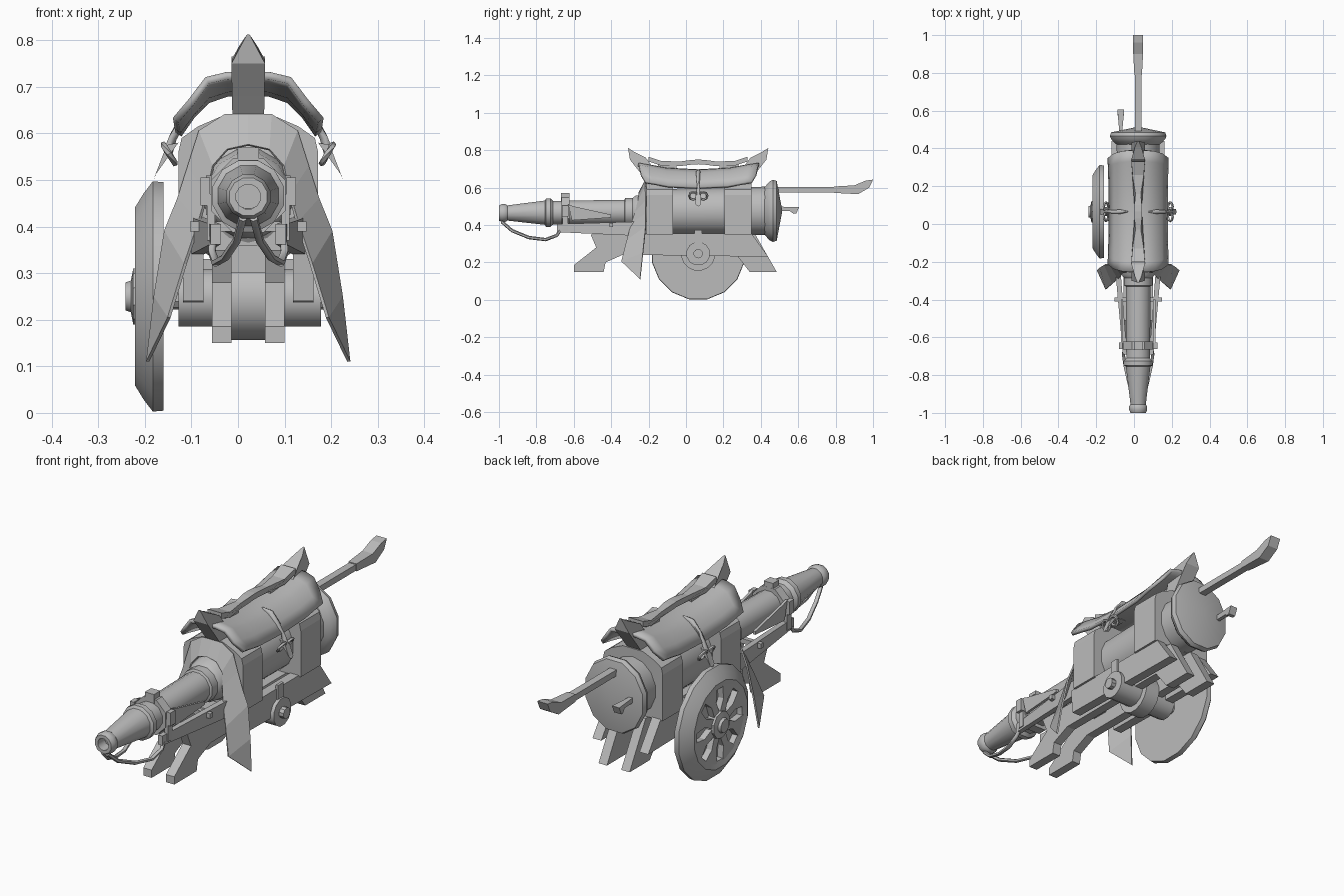
import bpy, bmesh, math
from mathutils import Vector

if "Cube" in bpy.data.objects:
    bpy.data.objects.remove(bpy.data.objects["Cube"])

CX = 0.022                      # x of the symmetry plane
WY, WZ = 0.065, 0.25            # axle position
grey = bpy.data.materials.new("grey_metal")
grey.diffuse_color = (0.5, 0.5, 0.5, 1)
grey.use_nodes = True
grey.node_tree.nodes["Principled BSDF"].inputs["Base Color"].default_value = grey.diffuse_color


def build(name, verts, faces, smooth=None, solid=0):
    me = bpy.data.meshes.new(name)
    me.from_pydata([(v[0] + CX, v[1], v[2]) for v in verts], [], faces)
    bm = bmesh.new()
    bm.from_mesh(me)
    bmesh.ops.remove_doubles(bm, verts=bm.verts, dist=1e-5)
    bmesh.ops.recalc_face_normals(bm, faces=bm.faces)
    bm.to_mesh(me)
    bm.free()
    me.materials.append(grey)
    if smooth:
        me.shade_smooth()
        me.set_sharp_from_angle(angle=math.radians(smooth))
    ob = bpy.data.objects.new(name, me)
    bpy.context.collection.objects.link(ob)
    if solid:
        m = ob.modifiers.new("thickness", 'SOLIDIFY')
        m.thickness, m.offset = solid, 0
    return ob


def lathe(name, prof, axis, center, n, smooth=35, sx=1):
    """Revolve (radius, position) pairs around the x or y axis."""
    vs, fs = [], []
    for r, t in prof:
        for i in range(n):
            a = 2 * math.pi * (i + .5) / n
            c, s = r * math.cos(a), r * math.sin(a)
            u, v = center(t)
            vs.append((u + c * sx, t, v + s) if axis == 'y' else (t, u + c, v + s))
    for k in range(len(prof) - 1):
        for i in range(n):
            j = (i + 1) % n
            fs.append((k*n + i, k*n + j, k*n + n + j, k*n + n + i))
    return build(name, vs, fs, smooth)


def prism(name, pts, w, x=0):
    """Side outline (y, z[, half width]) extruded across x."""
    n = len(pts)
    h = [p[2] if len(p) > 2 else w for p in pts]
    vs = [(x + s * h[i], p[0], p[1]) for s in (-1, 1) for i, p in enumerate(pts)]
    fs = [tuple(range(n)), tuple(range(n, 2*n))]
    fs += [(i, (i+1) % n, n + (i+1) % n, n + i) for i in range(n)]
    return build(name, vs, fs)


def box(name, c, size):
    x, y, z = c
    a, b, d = [s / 2 for s in size]
    return prism(name, [(y-b, z-d), (y+b, z-d), (y+b, z+d), (y-b, z+d)], a, x)


def sweep(name, pts, rad, n=6, smooth=60):
    """Tube along a path, with one radius or one per point."""
    P = [Vector(p) for p in pts]
    R = rad if isinstance(rad, list) else [rad] * len(P)
    vs, fs = [], []
    for k, p in enumerate(P):
        d = (P[min(k+1, len(P)-1)] - P[max(k-1, 0)]).normalized()
        u = d.cross(Vector((0, 0, 1)) if abs(d.z) < .9 else Vector((0, 1, 0))).normalized()
        v = d.cross(u)
        for i in range(n):
            a = 2 * math.pi * (i + .5) / n
            vs.append(p + R[k] * (math.cos(a) * u + math.sin(a) * v))
    for k in range(len(P) - 1):
        for i in range(n):
            fs.append((k*n + i, k*n + (i+1) % n, k*n + n + (i+1) % n, k*n + n + i))
    fs += [tuple(range(n)), tuple(range(len(vs) - n, len(vs)))]
    return build(name, vs, fs, smooth if n > 4 else None)


def sheet(name, rows, solid, smooth=None):
    n = len(rows[0])
    fs = [(k*n + i, k*n + i + 1, k*n + n + i + 1, k*n + n + i)
          for k in range(len(rows) - 1) for i in range(n - 1)]
    return build(name, [p for r in rows for p in r], fs, smooth, solid)


def both(half):
    """Mirror a half row that starts on the centre line."""
    return [(-x, y, z) for x, y, z in half[:0:-1]] + half


def bore(y):
    return (0, 0.472 + 0.008 * y)


# Barrel, body and breech
lathe("barrel", [(0, -.95), (.027, -.95), (.027, -1), (.042, -1), (.049, -.985), (.049, -.965),
      (.042, -.955), (.067, -.755), (.079, -.748), (.079, -.725), (.065, -.71), (.068, -.33),
      (.078, -.325), (.078, -.285), (.09, -.27), (.1, -.2)], 'y', bore, 12)
lathe("body", [(.09, -.22), (.12, -.2), (.13, .44)], 'y', bore, 14, sx=.9)
lathe("breech_plate", [(0, .42), (.13, .42), (.15, .435), (.165, .45), (.172, .465),
      (.165, .485), (0, .515)], 'y', bore, 12, sx=.9)

# Barrel clamp with top block
lathe("barrel_clamp", [(.06, -.665), (.086, -.665), (.086, -.622), (.06, -.622)], 'y', bore, 8)
box("clamp_block", (0, -.645, .545), (.046, .045, .05))

# Body frames resting on the rails
for y0, y1, nm in ((-.21, -.07, "front_frame"), (.205, .35, "rear_frame")):
    half = [(0, .64), (.05, .64), (.108, .615), (.143, .59), (.15, .56), (.15, .35)]
    out = both([(x, y0, z) for x, z in half])
    n = len(out)
    vs = out + [(x, y1, z) for x, _, z in out]
    build(nm, vs, [tuple(range(n)), tuple(range(n, 2*n))] +
          [(i, (i+1) % n, n + (i+1) % n, n + i) for i in range(n)])

# Front hood with hanging side wings
outer = [(0, -.215, .64), (.05, -.215, .64), (.105, -.215, .605), (.128, -.215, .53),
         (.15, -.215, .46), (.178, -.215, .39), (.2, -.23, .25), (.216, -.245, .11)]
inner = [(0, -.25, .575), (.045, -.25, .565), (.075, -.255, .53), (.088, -.27, .47),
         (.105, -.29, .41), (.135, -.315, .32), (.17, -.345, .205), (.215, -.246, .112)]
sheet("front_hood", [both(outer), both(inner)], .007)

# Saddle cover, flared and slanted at both ends
rows = []
for y, t in ((-.24, 1), (-.19, .75), (-.1, .25), (.065, 0), (.23, .25), (.32, .75), (.375, 1)):
    e = .025 * t * (1 if y > 0 else -1)
    rows.append(both([(0, y + e*.5, .69 + .035*t), (.045, y + e*.6, .687 + .037*t),
                      (.088, y + e*.4, .672 + .042*t), (.122, y, .638 + .03*t),
                      (.15 + .006*t, y - e, .598 + .03*t)]))
sheet("saddle_cover", rows, .016, 50)

# Spine strip and the two upright horns
spine = [(-.2, .765, .036), (-.13, .742, .03), (-.03, .74, .014), (.03, .748, .02), (.065, .75, .02),
         (.1, .748, .02), (.16, .74, .014), (.26, .742, .03), (.33, .765, .036)]
prism("spine_strip", spine + [(y, z - .025, w) for y, z, w in spine[::-1]], 0)
for y in (-.1, .23):
    box("spine_support", (0, y, .71), (.03, .1, .05))
horn = [(-.31, .812, .003), (-.275, .79, .018), (-.215, .76, .035), (-.17, .70, .035),
        (-.15, .64, .033), (-.21, .635, .034), (-.245, .68, .035), (-.3, .75, .036)]
prism("front_horn", horn, 0)
prism("rear_horn", [(.13 - y, z, w) for y, z, w in horn], 0)

# Rear handle and small lever
box("handle_rod", (0, .65, .588), (.034, .34, .028))
prism("handle_grip", [(.79, .572, .02), (.79, .606, .02), (.9, .612, .026), (.96, .637, .026),
      (1, .643, .026), (.98, .60, .026), (.92, .565, .026)], 0)
prism("small_lever", [(.49, .475, .008), (.49, .498, .008), (.605, .497, .018),
      (.59, .462, .018), (.575, .46, .016), (.555, .475, .01)], 0, -.092)

# Carriage pieces repeated on both sides
for s, side in ((-1, "left"), (1, "right")):
    prism(side + "_rail", [(-.23, .24), (.44, .23), (.35, .355), (-.24, .355)], .022, s * .118)
    prism(side + "_leg_plank", [(-.6, .15), (-.44, .15), (-.43, .2), (-.34, .24), (.27, .24),
          (.34, .15), (.485, .15), (.41, .28), (.37, .35), (-.51, .35), (-.48, .28), (-.6, .185)],
          .021, s * .057)
    # forward arm, bracing and clamp bolt
    a, b = s * .11, s * .07
    build(side + "_arm", [(a + i, -.21, z) for i, z in ((-.014, .34), (.014, .34), (.014, .42), (-.014, .42))] +
          [(b + i, -.69, z) for i, z in ((-.011, .362), (.011, .362), (.011, .405), (-.011, .405))],
          [(0, 1, 2, 3), (4, 5, 6, 7), (0, 1, 5, 4), (1, 2, 6, 5), (2, 3, 7, 6), (3, 0, 4, 7)])
    prism(side + "_arm_brace", [(-.63, .51), (-.6, .5), (-.4, .455), (-.4, .44), (-.61, .425)], .006, s * .085)
    box(side + "_clamp_bolt", (s * .092, -.645, .475), (.02, .035, .06))
    box(side + "_clamp_strut", (s * .08, -.645, .42), (.018, .03, .1))
    # hanging rope from muzzle to arm
    sweep(side + "_rope", [(s*.012, -.985, .418), (s*.025, -.93, .37), (s*.05, -.84, .333),
          (s*.07, -.75, .322), (s*.078, -.69, .345), (s*.072, -.655, .40)], .009)
    # saddle strap, ring knot and blade tip
    sweep(side + "_strap", [(s*.055, .065, .695), (s*.095, .065, .682), (s*.135, .065, .64),
          (s*.162, .065, .59), (s*.172, .065, .56)], [.003, .013, .01, .01, .012])
    for d in (-.027, .027):
        ring = [(s * .17 + .012 * math.sin(i*math.pi/4) * s, .065 + d + .022 * math.cos(i*math.pi/4),
                 .556 + .02 * math.sin(i*math.pi/4)) for i in range(9)]
        sweep(side + "_knot_ring", ring, .007, 5)
    build(side + "_strap_tip", [(s*.15, .05, .58), (s*.15, .08, .58), (s*.2, .05, .51), (s*.2, .08, .51),
          (s*.175, .05, .575), (s*.175, .08, .575), (s*.203, .065, .5)],
          [(0, 1, 3, 2), (4, 5, 1, 0), (4, 2, 6), (0, 2, 4), (1, 5, 3), (5, 4, 6), (5, 6, 3), (2, 3, 6)])
    # strut above the axle boss
    box(side + "_axle_strut", (s * .142, WY, .335), (.012, .04, .075))

box("arm_crossbar", (0, -.4, .4), (.25, .02, .022))
box("plank_spacer", (0, -.25, .33), (.075, .08, .06))
box("rear_spacer", (0, .31, .3), (.2, .05, .06))

# Axle, drum and centre sleeve
hub_axis = lambda t: (WY, WZ - .003)
for nm, r, x0, x1, n in (("axle", .025, -.2, .178, 10), ("axle_drum", .064, -.15, .156, 12),
                         ("axle_sleeve", .092, -.036, .036, 16)):
    lathe(nm, [(0, x0), (r, x0), (r, x1), (0, x1)], 'x', hub_axis, n)

# Single spoked wheel on the left, closed at the back
wheel_axis = lambda t: (WY, WZ)
lathe("wheel_rim", [(0, -.182), (.25, -.182), (.252, -.205), (.225, -.225), (.195, -.243),
      (.165, -.236), (.165, -.21), (0, -.21)], 'x', wheel_axis, 16)
lathe("wheel_hub", [(0, -.264), (.03, -.264), (.034, -.252), (.06, -.247), (.066, -.2), (0, -.2)],
      'x', wheel_axis, 10)
for k in range(8):
    a = k * math.pi / 4 + math.pi / 8
    ca, sa = math.cos(a), math.sin(a)
    outline = [(.05, .02), (.11, .017), (.18, .055)]
    outline += [(r, -w) for r, w in outline[::-1]]
    vs = [(x, WY + r*ca - w*sa, WZ + r*sa + w*ca) for x in (-.238, -.2) for r, w in outline]
    build("wheel_spoke", vs, [tuple(range(6)), tuple(range(6, 12))] +
          [(i, (i+1) % 6, 6 + (i+1) % 6, 6 + i) for i in range(6)])
